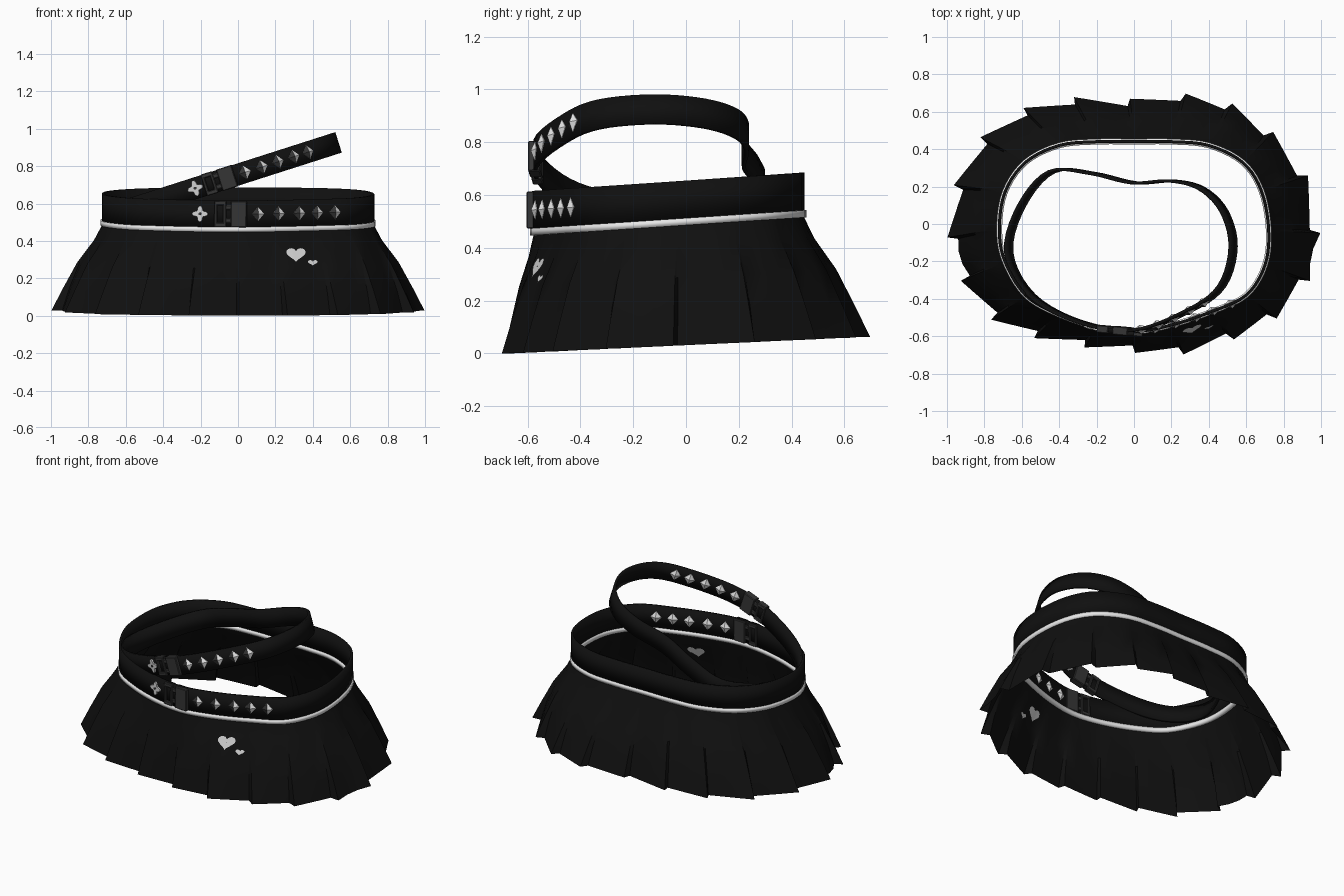
import bpy, bmesh, math
from mathutils import Vector, Matrix
from mathutils.bvhtree import BVHTree

if "Cube" in bpy.data.objects:
    bpy.data.objects.remove(bpy.data.objects["Cube"])


def material(name, value):
    m = bpy.data.materials.new(name)
    m.use_nodes = True
    colour = (value, value, value, 1)
    m.diffuse_color = colour
    m.node_tree.nodes["Principled BSDF"].inputs["Base Color"].default_value = colour
    return m


BLACK = material("black fabric", 0.005)
DARK = material("dark buckle", 0.035)
WHITE = material("white trim", 0.8)
PALE = material("pale grey charm", 0.65)


def make(name, verts, faces, mats, matrix=Matrix(), smooth=False):
    me = bpy.data.meshes.new(name)
    me.from_pydata([matrix @ Vector(v) for v in verts], [], faces)
    for m in mats:
        me.materials.append(m)
    ob = bpy.data.objects.new(name, me)
    bpy.context.collection.objects.link(ob)
    if smooth:
        bpy.ops.object.select_all(action='DESELECT')
        ob.select_set(True)
        bpy.context.view_layer.objects.active = ob
        bpy.ops.object.shade_smooth_by_angle(angle=math.radians(30))
    return ob


def spline(pts, u):
    """Point on a closed smooth curve; u counts control points."""
    i, f = int(u), u - int(u)
    a, b, c, d = (Vector(pts[(i + k) % len(pts)]) for k in (-1, 0, 1, 2))
    return 0.5 * (2 * b + (c - a) * f + (2 * a - 5 * b + 4 * c - d) * f ** 2
                  + (3 * b - a - 3 * c + d) * f ** 3)


# Clockwise outlines seen from above: waist, pleat tips at the hem, loose belt
WAIST = [(.2, .44), (.4, .42), (.58, .33), (.68, .18), (.72, -.03), (.7, -.22), (.6, -.38),
         (.41, -.47), (.2, -.54), (0, -.575), (-.2, -.55), (-.41, -.48), (-.58, -.38), (-.69, -.2),
         (-.72, -.03), (-.69, .17), (-.58, .33), (-.4, .42), (-.2, .44), (0, .44)]
HEM = [(.27, .7), (.52, .65), (.74, .5), (.93, .27), (1, -.04), (.94, -.31), (.76, -.51),
       (.53, -.62), (.26, -.7), (0, -.69), (-.27, -.66), (-.54, -.61), (-.77, -.51), (-.93, -.3),
       (-1, -.08), (-.97, .2), (-.83, .46), (-.6, .62), (-.33, .68), (-.03, .67)]
LOOSE = [(0, .22), (.2, .23), (.36, .19), (.48, .07), (.53, -.12), (.47, -.33), (.3, -.46),
         (0, -.57), (-.3, -.52), (-.55, -.38), (-.67, -.15), (-.6, .1), (-.44, .28), (-.22, .27)]


def waist_z(y):
    return 0.46 + (y + 0.58) * 0.068


# Pleated skirt: sawtooth folds that deepen toward the hem
ROWS = [(0, 0), (.2, .18), (.45, .5), (.75, .78), (1, 1)]
verts, faces = [], []
for i, tip in enumerate(HEM):
    nxt = Vector(HEM[(i + 1) % len(HEM)])
    for f in (.03, .35, .67, .98):
        top = spline(WAIST, i + f)
        low = Vector(tip).lerp(nxt, f)
        fold = 1 - f if low.y < -0.2 else f
        for down, out in ROWS:
            p = top.lerp(low * (1 - 0.06 * fold * down), out)
            z0, z1 = waist_z(top.y), (low.y + 0.7) * 0.045
            verts.append((p.x, p.y, z0 + (z1 - z0) * down))
n, total = len(ROWS), len(verts)
for c in range(total // n):
    for r in range(n - 1):
        a, b = c * n + r, (c * n + n + r) % total
        faces.append((a, b, b + 1, a + 1))
make("pleated_skirt", verts, faces, [BLACK], smooth=True)
surface = BVHTree.FromPolygons(verts, faces)


def band(name, path, up, height, thick, mat):
    """Closed strap centred on a path."""
    k = len(path)
    vs = [p + up * (s * height / 2) for p in path for s in (-1, 1)]
    fs = [(2 * j, 2 * j + 1, (2 * j + 3) % (2 * k), (2 * j + 2) % (2 * k)) for j in range(k)]
    ob = make(name, vs, fs, [mat], smooth=True)
    mod = ob.modifiers.new("thickness", 'SOLIDIFY')
    mod.thickness, mod.offset = thick, 0
    return ob


def path(pts, height, steps=5):
    ps = [spline(pts, j / steps) for j in range(len(pts) * steps)]
    return [Vector((p.x, p.y, height(p))) for p in ps]


UP = Vector((0, 0, 1))
TILT = Vector((-.3, 0, .95)).normalized()
waist_path = path(WAIST, lambda p: waist_z(p.y) + 0.083)
loose_path = path(LOOSE, lambda p: 0.755 + 0.32 * p.x)
band("waist_trim", path(WAIST, lambda p: waist_z(p.y)), UP, 0.027, 0.03, WHITE)
band("waist_belt", waist_path, UP, 0.145, 0.016, BLACK)
band("loose_belt", loose_path, TILT, 0.115, 0.016, BLACK)


def frame_at(ring, x, up):
    """Local frame on the front of a strap: x along it, -y outward, z across."""
    j = min((j for j in range(len(ring)) if ring[j].y < -.2 and ring[j].x >= x > ring[(j + 1) % len(ring)].x),
            key=lambda j: ring[j].y)
    a, b = ring[j], ring[j + 1]
    pos = b.lerp(a, (x - b.x) / (a.x - b.x))
    right = (a - b).normalized()
    inward = up.cross(right).normalized()
    across = right.cross(inward)
    m = Matrix((right, inward, across)).transposed().to_4x4()
    m.translation = pos
    return m


# Diamond stud showing on both faces of the strap
def stud(name, m, w, h):
    rim = [(w, 0), (0, h), (-w, 0), (0, -h)]
    vs = [(x, y, z) for y in (-.01, .01) for x, z in rim] + [(0, -.025, 0), (0, .025, 0)]
    fs = []
    for k in range(4):
        q = (k + 1) % 4
        fs += [(q, k, 8), (4 + k, 4 + q, 9), (k, q, 4 + q, 4 + k)]
    ob = make(name, vs, fs, [WHITE, DARK], m)
    for face in ob.data.polygons:
        if 8 in face.vertices and 2 in face.vertices:
            face.material_index = 1


def boxes(name, parts, m, mat):
    """One object from several (centre, size) blocks."""
    bm = bmesh.new()
    for centre, size in parts:
        bmesh.ops.create_cube(bm, size=1, matrix=m @ Matrix.Translation(centre) @ Matrix.Diagonal((*size, 1)))
    ob = make(name, [], [], [mat])
    bm.to_mesh(ob.data)
    bm.free()
    mod = ob.modifiers.new("soft_edges", 'BEVEL')
    mod.width, mod.segments = 0.004, 1


# Side-release buckle: solid socket and slotted frame
def buckle(name, m, h):
    boxes(name + "_socket", [((.045, 0, 0), (.085, .045, h))], m, DARK)
    bars = [((x, 0, 0), (.016, .04, h)) for x in (-.078, -.03)]
    bars += [((-.054, 0, s * (h / 2 - .012)), (.06, .04, .024)) for s in (-1, 1)]
    bars += [((-.01, 0, s * h / 4), (.04, .03, .025)) for s in (-1, 1)]
    boxes(name + "_frame", bars, m, DARK)


# Four-petal flower charm with a dark centre
def flower(name, m, size):
    def disc(label, radius, y, mat):
        k = 32
        vs = []
        for depth in (y, 0):
            for j in range(k):
                a = j * math.tau / k
                vs.append((radius(a) * math.cos(a), depth, radius(a) * math.sin(a)))
        fs = [tuple(range(k)), tuple(range(2 * k - 1, k - 1, -1))]
        fs += [(j, k + j, k + (j + 1) % k, (j + 1) % k) for j in range(k)]
        make(label, vs, fs, [mat], m)
    disc(name, lambda a: size * (.78 + .25 * math.cos(4 * a)), -.018, PALE)
    disc(name + "_centre", lambda a: size * .18, -.022, DARK)


for label, ring, up, xs, bx, fx, h in (
        ("waist", waist_path, UP, (.105, .215, .325, .42, .515), -.04, -.2, .14),
        ("loose", loose_path, TILT, (.035, .125, .21, .295, .37), -.1, -.225, .12)):
    for i, x in enumerate(xs):
        stud(f"{label}_stud_{i + 1}", frame_at(ring, x, up), .033, .038)
    buckle(label + "_buckle", frame_at(ring, bx, up), h)
    flower(label + "_flower", frame_at(ring, fx, up), .042)


# Heart patches that follow the skirt, on its outer and inner face
def patch(name, cx, cz, outline):
    for side, shift in (("outer", -.006), ("inner", .006)):
        vs = []
        for scale in (1, .66, .33, .02):
            for x, z in outline:
                x, z = cx + x * scale, cz + z * scale
                y = surface.ray_cast(Vector((x, -2, z)), Vector((0, 1, 0)))[0].y
                vs.append((x, y + shift, z))
        k = len(outline)
        fs = [(r * k + j, r * k + (j + 1) % k, (r + 1) * k + (j + 1) % k, (r + 1) * k + j)
              for r in range(3) for j in range(k)]
        make(f"{name}_{side}", vs, fs, [PALE])


angles = [j * math.tau / 28 for j in range(28)]
heart = [(.052 * math.sin(a) ** 3,
          .0026 * (13 * math.cos(a) - 5 * math.cos(2 * a) - 2 * math.cos(3 * a) - math.cos(4 * a)))
         for a in angles]
patch("large_heart", .31, .33, heart)
patch("small_heart", .4, .285, [(x * .5, z * .4) for x, z in heart])
